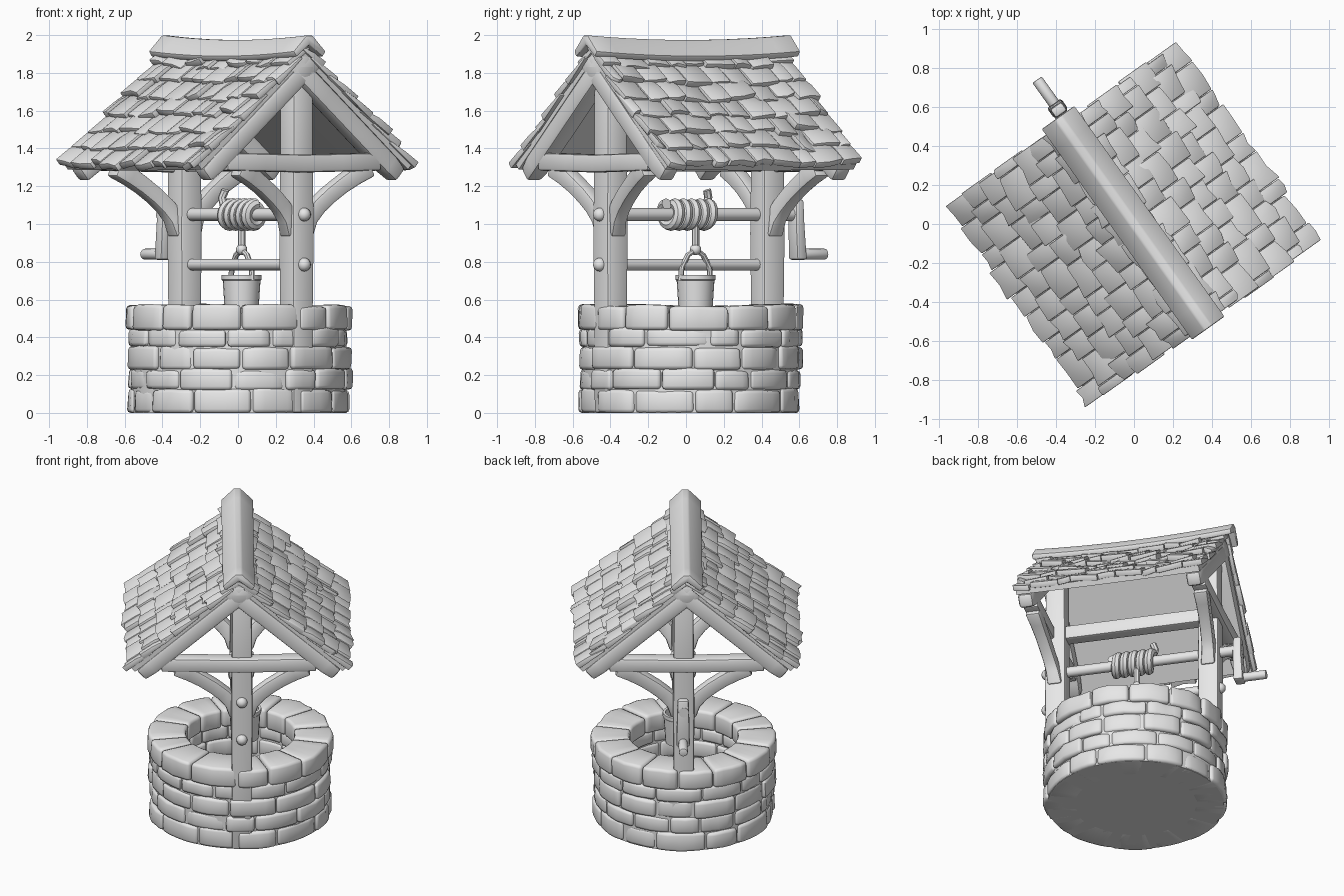
import bpy, bmesh, math, random
from mathutils import Vector, Matrix

if "Cube" in bpy.data.objects:
    bpy.data.objects.remove(bpy.data.objects["Cube"])

random.seed(7)
R = Matrix.Rotation(math.radians(-54.5), 4, 'Z')   # ridge runs along local x
V = Vector
rnd = random.uniform
clay = bpy.data.materials.new("grey_clay")
clay.diffuse_color = (0.8, 0.8, 0.8, 1)
clay.use_nodes = True
clay.node_tree.nodes["Principled BSDF"].inputs["Base Color"].default_value = clay.diffuse_color


def finish(name, bm, angle=40, bevel=0.0):
    """Bevel the sharp edges, turn into the well's frame and shade."""
    bmesh.ops.recalc_face_normals(bm, faces=bm.faces)
    if bevel:
        es = [e for e in bm.edges if len(e.link_faces) == 2 and e.calc_face_angle() > 0.6]
        bmesh.ops.bevel(bm, geom=es, offset=bevel, segments=2, profile=0.5,
                        affect='EDGES', clamp_overlap=True)
    bm.transform(R)
    me = bpy.data.meshes.new(name)
    bm.to_mesh(me)
    bm.free()
    me.materials.append(clay)
    ob = bpy.data.objects.new(name, me)
    bpy.context.collection.objects.link(ob)
    bpy.ops.object.select_all(action='DESELECT')
    ob.select_set(True)
    bpy.context.view_layer.objects.active = ob
    bpy.ops.object.shade_smooth_by_angle(angle=math.radians(angle))
    return ob


def loft(bm, rings):
    """Skin a list of closed rings and cap both ends."""
    vs = [[bm.verts.new(p) for p in ring] for ring in rings]
    n = len(vs[0])
    for a, b in zip(vs, vs[1:]):
        for i in range(n):
            j = (i + 1) % n
            bm.faces.new((a[i], a[j], b[j], b[i]))
    bm.faces.new(vs[0])
    bm.faces.new(vs[-1][::-1])


def rect(w, h):
    return [(-w / 2, -h / 2), (w / 2, -h / 2), (w / 2, h / 2), (-w / 2, h / 2)]


def circle(r, n=12):
    return [(r * math.cos(k * math.tau / n), r * math.sin(k * math.tau / n)) for k in range(n)]


def sweep(name, pts, section, side, bevel=0.0, scales=None):
    """Carry a section along a path; its first axis stays along side."""
    pts, side, rings = [V(p) for p in pts], V(side), []
    for i, p in enumerate(pts):
        t = (pts[min(i + 1, len(pts) - 1)] - pts[max(i - 1, 0)]).normalized()
        up = t.cross(side).normalized()
        s = scales[i] if scales else 1
        rings.append([p + side * (a * s) + up * (b * s) for a, b in section])
    bm = bmesh.new()
    loft(bm, rings)
    return finish(name, bm, bevel=bevel)


def ball(name, p, r):
    bm = bmesh.new()
    bmesh.ops.create_uvsphere(bm, u_segments=12, v_segments=8, radius=r,
                              matrix=Matrix.Translation(p))
    return finish(name, bm, 60)


def lathe(name, profile, centre, n=32):
    bm = bmesh.new()
    vs = [bm.verts.new((r, 0, z)) for r, z in profile]
    es = [bm.edges.new((a, b)) for a, b in zip(vs, vs[1:])]
    bmesh.ops.spin(bm, geom=vs + es, cent=(0, 0, 0), axis=(0, 0, 1), angle=math.tau, steps=n)
    bmesh.ops.remove_doubles(bm, verts=bm.verts, dist=1e-4)
    bm.transform(Matrix.Translation(centre))
    return finish(name, bm)


# Well wall: a core with courses of rounded stones
WELL = V((-0.015, 0.015, 0))
lathe("wall_core", [(0, 0), (0.57, 0), (0.57, 0.53), (0.385, 0.53), (0.385, 0.05), (0, 0.05)], WELL, 48)
courses = [(0, 0.125, 13), (0.12, 0.23, 14), (0.225, 0.35, 13), (0.345, 0.445, 14), (0.435, 0.57, 14)]
for row, (z0, z1, count) in enumerate(courses):
    rim = row == 4
    bm = bmesh.new()
    cuts = [(k + row * 0.45 + rnd(-0.2, 0.2)) * math.tau / count for k in range(count)]
    cuts.append(cuts[0] + math.tau)
    for a0, a1 in zip(cuts, cuts[1:]):
        ro = 0.594 if rim else rnd(0.575, 0.596)
        ri = 0.35 if rim else rnd(0.365, 0.378)
        za, zb = z0 + (rnd(0, 0.008) if row else 0), z1 + rnd(-0.008, 0.006)
        rings = []
        for k in range(5):
            a = a0 + 0.006 + (a1 - a0 - 0.012) * k / 4
            b = 0.005 * math.sin(math.pi * k / 4) + rnd(-0.005, 0.004)
            rings.append([WELL + V((r * math.cos(a), r * math.sin(a), z)) for r, z in
                          ((ri, za), (ro + b, za), (ro + b + rnd(-0.01, 0.004), zb + b / 2), (ri, zb))])
        loft(bm, rings)
    finish("rim_stones" if rim else f"stone_course_{row + 1}", bm, 50, 0.02)

# Roof slopes with a sagging ridge
SLOPE = math.atan(0.87)
DIR_N = {s: (V((0, s * math.cos(SLOPE), -math.sin(SLOPE))),
             V((0, s * math.sin(SLOPE), math.cos(SLOPE)))) for s in (-1, 1)}
RIDGE = V((0, 0, 1.965))
EAVE = 0.98


def roof(x, s, d, h):
    """Point on a roof slope: d down the slope, h above it."""
    sag = 0.022 * (1 - (x / 0.66) ** 2) * max(0, 1 - d / 1.2)
    return RIDGE + V((x, 0, -sag)) + DIR_N[s][0] * d + DIR_N[s][1] * h


# Posts, tie beams, rafters and curved braces at both gables
PY = 0.02
for label, px, base in (("front", 0.505, 0.0), ("back", -0.515, 0.05)):
    sweep(f"{label}_post", [(px, PY, z) for z in (base, 0.5, 0.95, 1.4, 1.86)],
          rect(0.135, 0.135), (1, 0, 0), 0.015, [0.95, 0.97, 1.03, 0.97, 0.95])
    gx = math.copysign(0.56, px)
    sweep(f"{label}_tie_beam", [(gx, y, z) for y, z in ((-0.5, 1.33), (-0.25, 1.325), (0, 1.32), (0.25, 1.325), (0.5, 1.33))],
          rect(0.1, 0.095), (1, 0, 0), 0.015)
    for s, side in ((-1, "left"), (1, "right")):
        sweep(f"{label}_{side}_rafter", [roof(gx, s, d, -0.118) for d in (0, 0.3, 0.6, 0.85, 0.94)],
              rect(0.11, 0.105), (1, 0, 0), 0.02, [1, 1, 1, 1, 0.85])
        arc = [(px + (gx - px) * k / 6, PY + s * (0.03 + 0.39 * (k / 6) ** 1.35),
                0.95 + 0.35 * (k / 6) ** 0.8) for k in range(7)]
        sweep(f"{label}_{side}_brace", arc, rect(0.09, 0.1), (1, 0, 0), 0.015,
              [1.05, 0.95, 0.9, 0.9, 0.9, 0.95, 1.05])
sweep("ridge_beam", [(-0.615, 0, 1.83), (0, 0, 1.815), (0.615, 0, 1.83)], circle(0.062), (0, 1, 0), 0.012)
sweep("cross_beam", [(-0.56, PY, 1.325), (0.56, PY, 1.325)], rect(0.09, 0.095), (0, 1, 0), 0.012)

# Roof boards and overlapping shingles
XS = [-0.61 + 1.22 * k / 8 for k in range(9)]
for s, side in ((-1, "left"), (1, "right")):
    bm = bmesh.new()
    loft(bm, [[roof(x, s, 0.0, -0.07), roof(x, s, EAVE - 0.03, -0.07),
               roof(x, s, EAVE - 0.03, -0.03), roof(x, s, 0.0, -0.03)] for x in XS])
    finish(f"{side}_roof_boards", bm)
    bm = bmesh.new()
    for row in range(7):
        end = EAVE - (6 - row) * 0.136
        count = 9
        cuts = [-0.635] + [-0.635 + 1.27 * (k + (0.5 if row % 2 else 0.0) + rnd(-0.2, 0.2)) / count
                           for k in range(0 if row % 2 else 1, count)] + [0.635]
        cuts[0] += rnd(-0.01, 0.015)
        cuts[-1] += rnd(-0.015, 0.01)
        for x0, x1 in zip(cuts, cuts[1:]):
            d1, lift, tilt = end + rnd(-0.028, 0.018), rnd(-0.006, 0.012), rnd(-0.012, 0.012)
            d0 = max(0.0, d1 - 0.21)
            rings = []
            for k in range(3):
                x = x0 + 0.002 + (x1 - x0 - 0.004) * k / 2
                h = lift + tilt * (k - 1)
                skew = rnd(-0.012, 0.012)
                rings.append([roof(x, s, d0, -0.045), roof(x, s, d1 + skew, h - 0.04),
                              roof(x, s, d1 + skew, h), roof(x, s, (d0 + d1) / 2, h - 0.012),
                              roof(x, s, d0, -0.032)])
            loft(bm, rings)
    finish(f"{side}_shingles", bm, 35, 0.005)

# Sagging ridge cap
bm = bmesh.new()
rings = []
for k in range(11):
    x = -0.67 + 1.325 * k / 10
    z = 1.999 - 0.025 * (1 - ((k - 5) / 5) ** 2)
    rings.append([V((x, y, z + dz)) for y, dz in
                  ((-0.105, -0.085), (-0.02, 0), (0.02, 0), (0.105, -0.085), (0.085, -0.115), (0, -0.05), (-0.085, -0.115))])
loft(bm, rings)
finish("ridge_cap", bm, 35, 0.008)

# Windlass axle, lower bar, pegs and crank
sweep("windlass_axle", [(-0.73, PY, 1.05), (0.57, PY, 1.05)], circle(0.034), (0, 1, 0))
sweep("lower_bar", [(-0.57, PY, 0.785), (0.57, PY, 0.785)], circle(0.031), (0, 1, 0))
for z in (1.05, 0.785):
    ball("post_peg", (0.575, PY, z), 0.036)
ball("back_peg", (-0.58, PY, 0.785), 0.036)
sweep("crank_arm", [(-0.70, 0.025, 1.13), (-0.70, 0.025, 1.0), (-0.71, 0.025, 0.81)],
      rect(0.06, 0.08), (1, 0, 0), 0.014, [0.9, 1, 1.1])
sweep("crank_handle", [(-0.69, 0.025, 0.84), (-0.78, 0.025, 0.84), (-0.89, 0.025, 0.84)],
      circle(0.029), (0, 1, 0), 0.006)

# Rope wound on the axle, with a loose end and a drop to the bucket
helix = [(-0.13 + 0.27 * k / 80, PY + 0.056 * math.sin(k * math.tau / 16),
          1.05 + 0.056 * math.cos(k * math.tau / 16)) for k in range(81)]
sweep("wound_rope", helix, circle(0.031, 8), (1, 0, 0))
sweep("rope_end", [(-0.13, 0, 1.1), (-0.145, 0, 1.14), (-0.13, 0.01, 1.18)], circle(0.022, 8), (0, 1, 0))
B = V((-0.03, 0.045, 0))
sweep("hanging_rope", [B + V((0, 0, z)) for z in (1.02, 0.94, 0.86)], circle(0.02, 8), (1, 0, 0))
ball("rope_knot", B + V((0, 0, 0.865)), 0.03)

# Bucket and handle
lathe("bucket", [(0, 0.52), (0.088, 0.52), (0.1, 0.7), (0.106, 0.705), (0.106, 0.73),
                 (0.088, 0.73), (0.078, 0.545), (0, 0.545)], B, 20)
sweep("bucket_handle", [B + V((x, 0, z)) for x, z in
      ((-0.096, 0.7), (-0.09, 0.77), (-0.05, 0.835), (0, 0.865), (0.05, 0.835), (0.09, 0.77), (0.096, 0.7))],
      circle(0.015, 8), (0, 1, 0))
